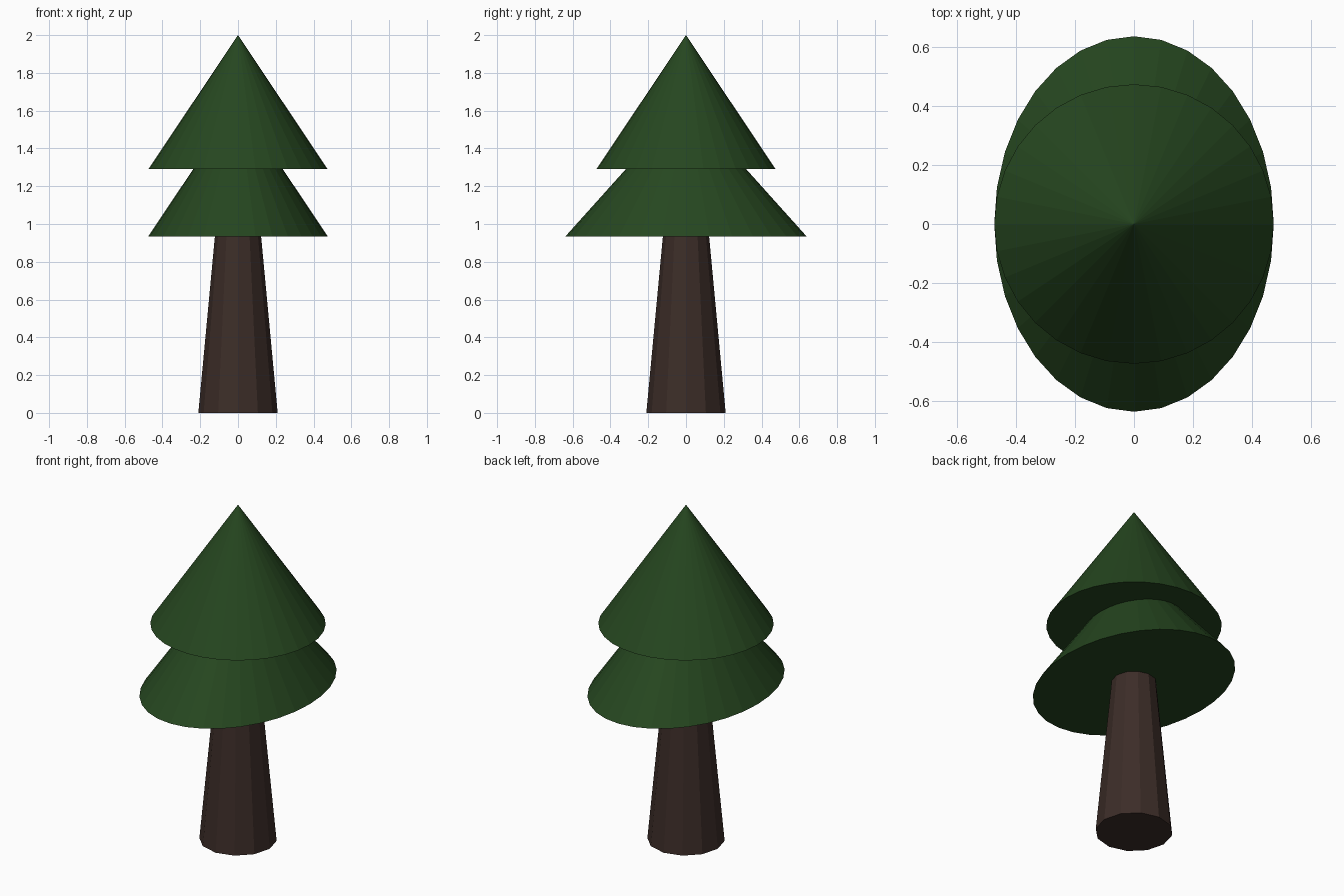
import bpy

if "Cube" in bpy.data.objects:
    bpy.data.objects.remove(bpy.data.objects["Cube"])


def material(name, rgb):
    mat = bpy.data.materials.new(name)
    mat.diffuse_color = (*rgb, 1.0)
    mat.use_nodes = True
    mat.node_tree.nodes["Principled BSDF"].inputs["Base Color"].default_value = mat.diffuse_color
    return mat


def tapered(name, sides, r_bottom, r_top, z_bottom, z_top, mat, stretch_y=1.0):
    bpy.ops.mesh.primitive_cone_add(
        vertices=sides, radius1=r_bottom, radius2=r_top,
        depth=z_top - z_bottom, location=(0, 0, (z_bottom + z_top) / 2))
    obj = bpy.context.object
    obj.name = name
    obj.scale.y = stretch_y
    bpy.ops.object.transform_apply(location=False, rotation=False, scale=True)
    obj.data.materials.append(mat)
    return obj


bark = material("bark", (0.045, 0.026, 0.021))
needles = material("needles", (0.019, 0.062, 0.014))

# Tapered trunk, its top tucked just inside the lower foliage
tapered("trunk", 12, 0.21, 0.119, 0.0, 0.97, bark)

# Lower foliage is stretched front to back, upper foliage is round
tapered("lower_foliage", 32, 0.475, 0.0, 0.935, 1.645, needles, stretch_y=0.638 / 0.475)
tapered("upper_foliage", 32, 0.475, 0.0, 1.29, 2.0, needles)
